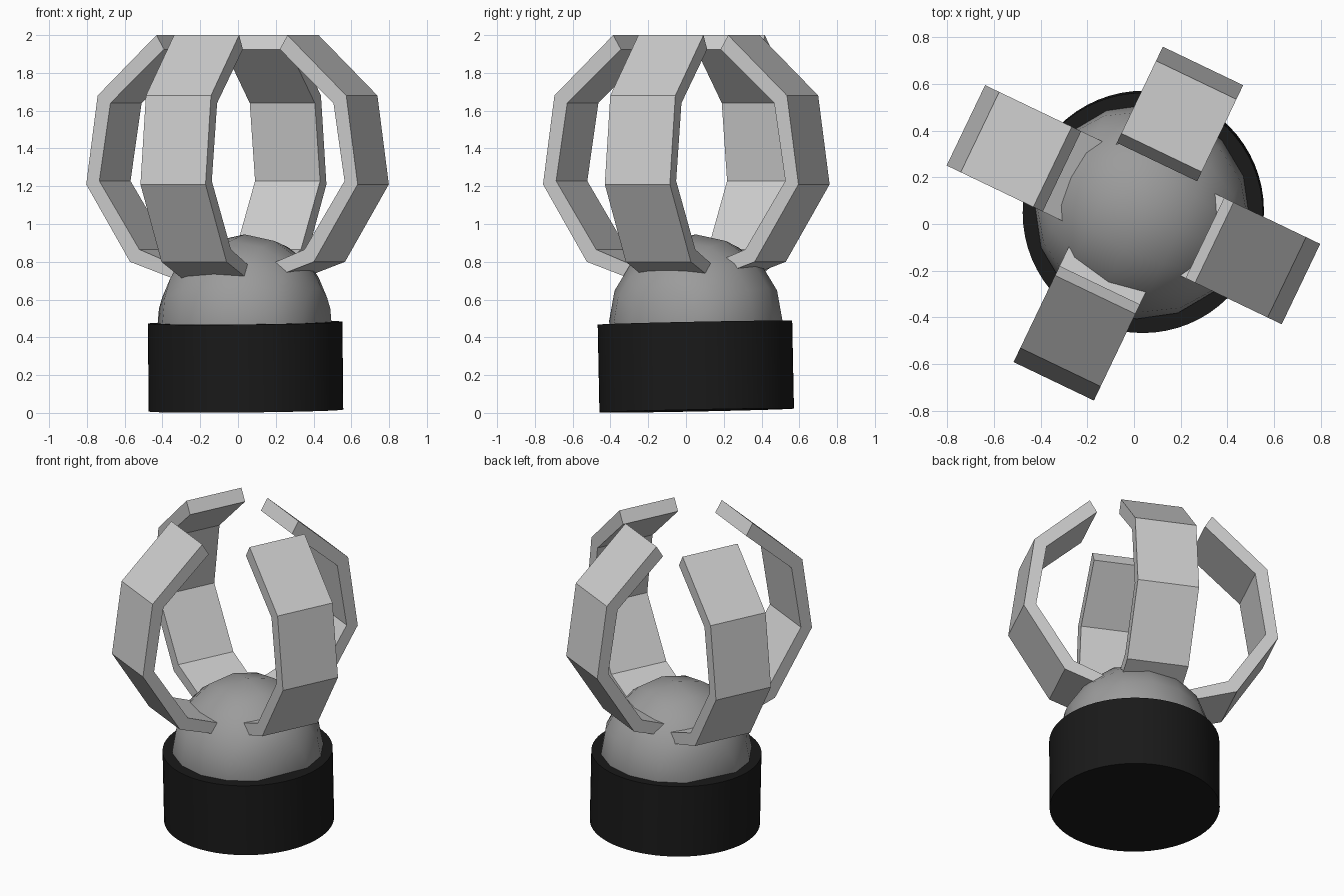
import bpy, bmesh, math
from mathutils import Matrix, Vector

if "Cube" in bpy.data.objects:
    bpy.data.objects.remove(bpy.data.objects["Cube"])


def material(name, v):
    m = bpy.data.materials.new(name)
    m.diffuse_color = (v, v, v, 1)
    m.use_nodes = True
    m.node_tree.nodes["Principled BSDF"].inputs["Base Color"].default_value = m.diffuse_color
    return m


def smooth(ob, angle):
    bpy.ops.object.select_all(action='DESELECT')
    ob.select_set(True)
    bpy.context.view_layer.objects.active = ob
    bpy.ops.object.shade_smooth_by_angle(angle=math.radians(angle))


def make(name, bm, mat=None):
    bmesh.ops.recalc_face_normals(bm, faces=bm.faces)
    me = bpy.data.meshes.new(name)
    bm.to_mesh(me)
    bm.free()
    ob = bpy.data.objects.new(name, me)
    bpy.context.collection.objects.link(ob)
    if mat:
        me.materials.append(mat)
    return ob


TURN = math.radians(-25.6)   # heading of the first claw

# Base drum, leaning very slightly
bm = bmesh.new()
bmesh.ops.create_cone(bm, cap_ends=True, segments=64, radius1=0.515,
                      radius2=0.515, depth=0.465)
base = make("base", bm, material("black", 0.01))
base.location = (0.04, 0.052, 0.245)
base.rotation_euler = (0.02, -0.01, 0)
smooth(base, 30)

# Ball, axis lying flat, with flat caps in place of the poles
bm = bmesh.new()
bmesh.ops.create_uvsphere(bm, u_segments=16, v_segments=8, radius=0.46)
poles = [v for v in bm.verts if abs(v.co.z) > 0.455]
bmesh.ops.dissolve_verts(bm, verts=poles)
bm.transform(Matrix.Rotation(TURN, 4, 'Z') @ Matrix.Rotation(math.pi / 2, 4, 'Y'))
ball = make("ball", bm, material("dark_grey", 0.33))
ball.location = (0.035, 0.052, 0.485)
smooth(ball, 40)

# Claws: bent strip, (radius, height) outline extruded across its width
OUTER = [(0.20, 0.695), (0.50, 0.80), (0.757, 1.21), (0.69, 1.68), (0.345, 2.0)]
INNER = [(0.20, 0.77), (0.445, 0.865), (0.68, 1.228), (0.615, 1.64), (0.30, 1.925)]
HALF = 0.191


def claw(name, turns, shift, side):
    """shift moves the claw outward, side moves it along its width."""
    bm = bmesh.new()
    rows = []
    for y in (side - HALF, side + HALF):
        rows.append([[bm.verts.new((r + shift, y, z)) for r, z in line]
                     for line in (OUTER, INNER)])
    (o0, i0), (o1, i1) = rows
    for k in range(len(OUTER) - 1):
        for a, b in ((o0, o1), (i0, i1), (o0, i0), (o1, i1)):
            bm.faces.new((a[k], a[k + 1], b[k + 1], b[k]))
    for k in (0, -1):
        bm.faces.new((o0[k], o1[k], i1[k], i0[k]))
    bm.transform(Matrix.Rotation(TURN + turns * math.pi / 2, 4, 'Z'))
    make(name, bm)


claw("right_claw", 0, 0.0, 0.077)
claw("back_claw", 1, -0.018, 0.026)
claw("left_claw", 2, 0.076, -0.07)
claw("front_claw", 3, 0.0, -0.019)
